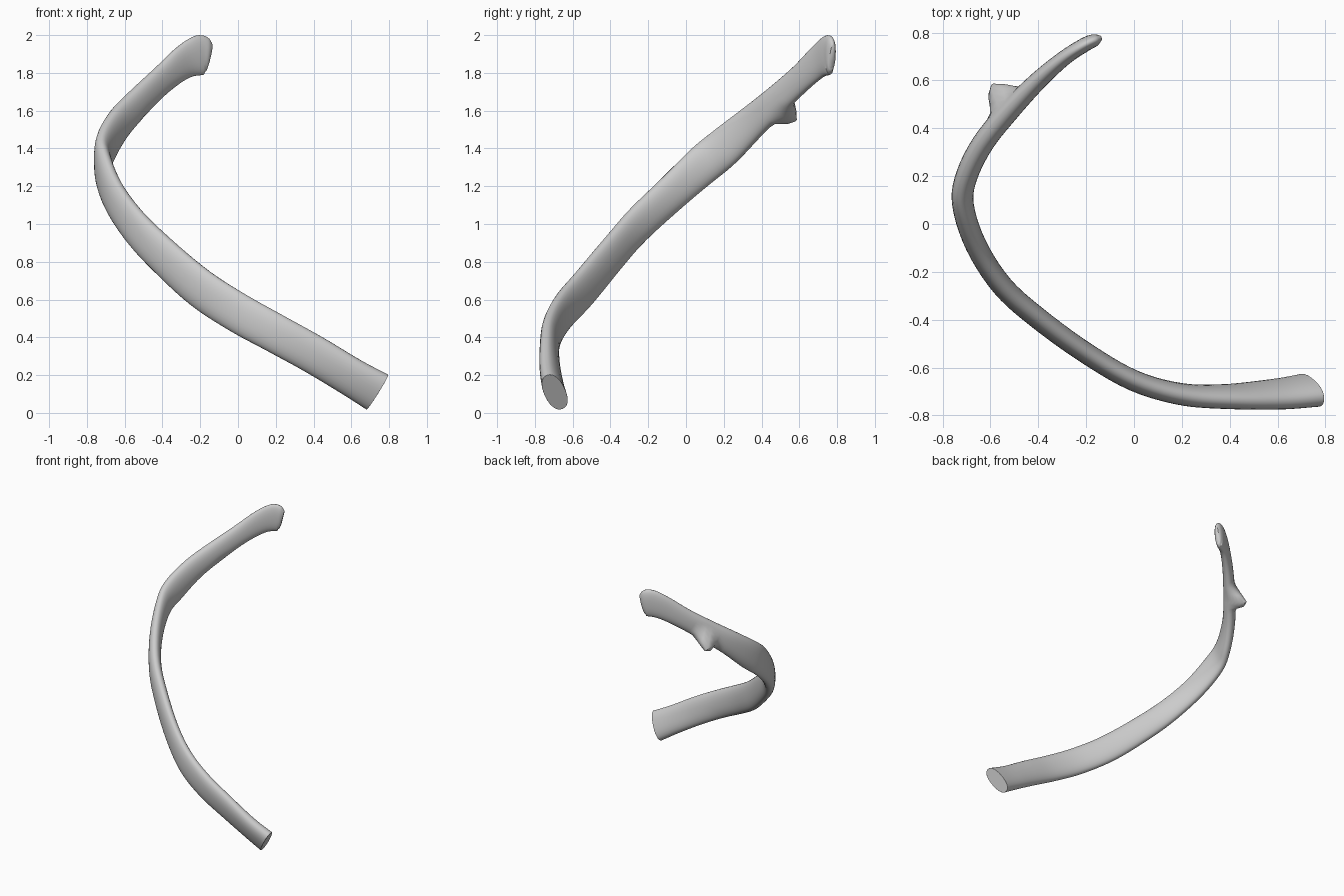
import bpy, bmesh, math
from mathutils import Vector

if "Cube" in bpy.data.objects:
    bpy.data.objects.remove(bpy.data.objects["Cube"])

# Stations along the rib: x, y, z, half width, half thickness, outward lean of the top edge
STATIONS = [
    (0.738, -0.695, 0.110, 0.114, 0.056, 0.42),
    (0.60, -0.712, 0.190, 0.106, 0.052, 0.36),
    (0.40, -0.722, 0.310, 0.104, 0.047, 0.20),
    (0.20, -0.712, 0.420, 0.104, 0.045, 0.08),
    (0.00, -0.655, 0.530, 0.106, 0.044, 0.0),
    (-0.20, -0.540, 0.660, 0.106, 0.044, 0.0),
    (-0.40, -0.395, 0.835, 0.100, 0.045, 0.0),
    (-0.55, -0.260, 0.990, 0.096, 0.045, 0.0),
    (-0.66, -0.090, 1.150, 0.096, 0.045, 0.0),
    (-0.715, 0.080, 1.305, 0.103, 0.045, 0.0),
    (-0.70, 0.200, 1.405, 0.105, 0.046, 0.0),
    (-0.63, 0.340, 1.530, 0.092, 0.046, 0.0),
    (-0.52, 0.475, 1.650, 0.082, 0.044, 0.0),
    (-0.40, 0.600, 1.765, 0.078, 0.038, 0.0),
    (-0.29, 0.695, 1.855, 0.090, 0.032, 0.0),
    (-0.205, 0.750, 1.893, 0.106, 0.030, 0.0),
    (-0.165, 0.768, 1.893, 0.090, 0.026, 0.0),
    (-0.148, 0.775, 1.890, 0.060, 0.014, 0.0),
]
SIDES, STEPS = 28, 5
BUMP = Vector((-0.545, 0.53, 1.60))
BUMP_PUSH = Vector((-0.034, 0.036, -0.03))


def catmull(p, i, t):
    """Smooth interpolation of all station values."""
    a, b, c, d = (p[max(0, min(len(p) - 1, i + k))] for k in (-1, 0, 1, 2))
    return [0.5 * (2 * q + (r - o) * t + (2 * o - 5 * q + 4 * r - s) * t * t
                   + (3 * q - o - 3 * r + s) * t ** 3)
            for o, q, r, s in zip(a, b, c, d)]


def spow(v, e):
    return math.copysign(abs(v) ** e, v)


samples = [catmull(STATIONS, i, s / STEPS)
           for i in range(len(STATIONS) - 1) for s in range(STEPS)]
samples.append(list(STATIONS[-1]))
centres = [Vector(s[:3]) for s in samples]

# Loft the flattened cross-section along the curve
bm = bmesh.new()
rings = []
n = len(samples)
for i, (c, s) in enumerate(zip(centres, samples)):
    t = (centres[min(n - 1, i + 2)] - centres[max(0, i - 2)]).normalized()
    outward = Vector((0, 0, 1)).cross(t).normalized()
    w = Vector((0, 0, 1)) + outward * s[5]
    w = (w - t * w.dot(t)).normalized()
    side = w.cross(t).normalized()
    ring = []
    for k in range(SIDES):
        a = 2 * math.pi * k / SIDES
        p = c + w * s[3] * spow(math.sin(a), 0.9) + side * s[4] * spow(math.cos(a), 0.9)
        # Tubercle bump on the outer lower edge near the head
        f = max(0.0, 1 - ((p - BUMP).length / 0.105) ** 2)
        ring.append(bm.verts.new(p + BUMP_PUSH * f * f * 2.0))
    rings.append(ring)
for r0, r1 in zip(rings, rings[1:]):
    for k in range(SIDES):
        j = (k + 1) % SIDES
        bm.faces.new((r0[k], r0[j], r1[j], r1[k]))
bm.faces.new(rings[0][::-1])
bm.faces.new(rings[-1])
bmesh.ops.recalc_face_normals(bm, faces=bm.faces)

mesh = bpy.data.meshes.new("rib")
bm.to_mesh(mesh)
bm.free()
rib = bpy.data.objects.new("rib", mesh)
bpy.context.collection.objects.link(rib)

# Slightly rounded rim on the cut front end, smooth elsewhere
bevel = rib.modifiers.new("end_bevel", 'BEVEL')
bevel.width = 0.012
bevel.segments = 2
bevel.limit_method = 'ANGLE'
bevel.angle_limit = math.radians(60)
bpy.context.view_layer.objects.active = rib
rib.select_set(True)
bpy.ops.object.shade_smooth_by_angle(angle=math.radians(50))
